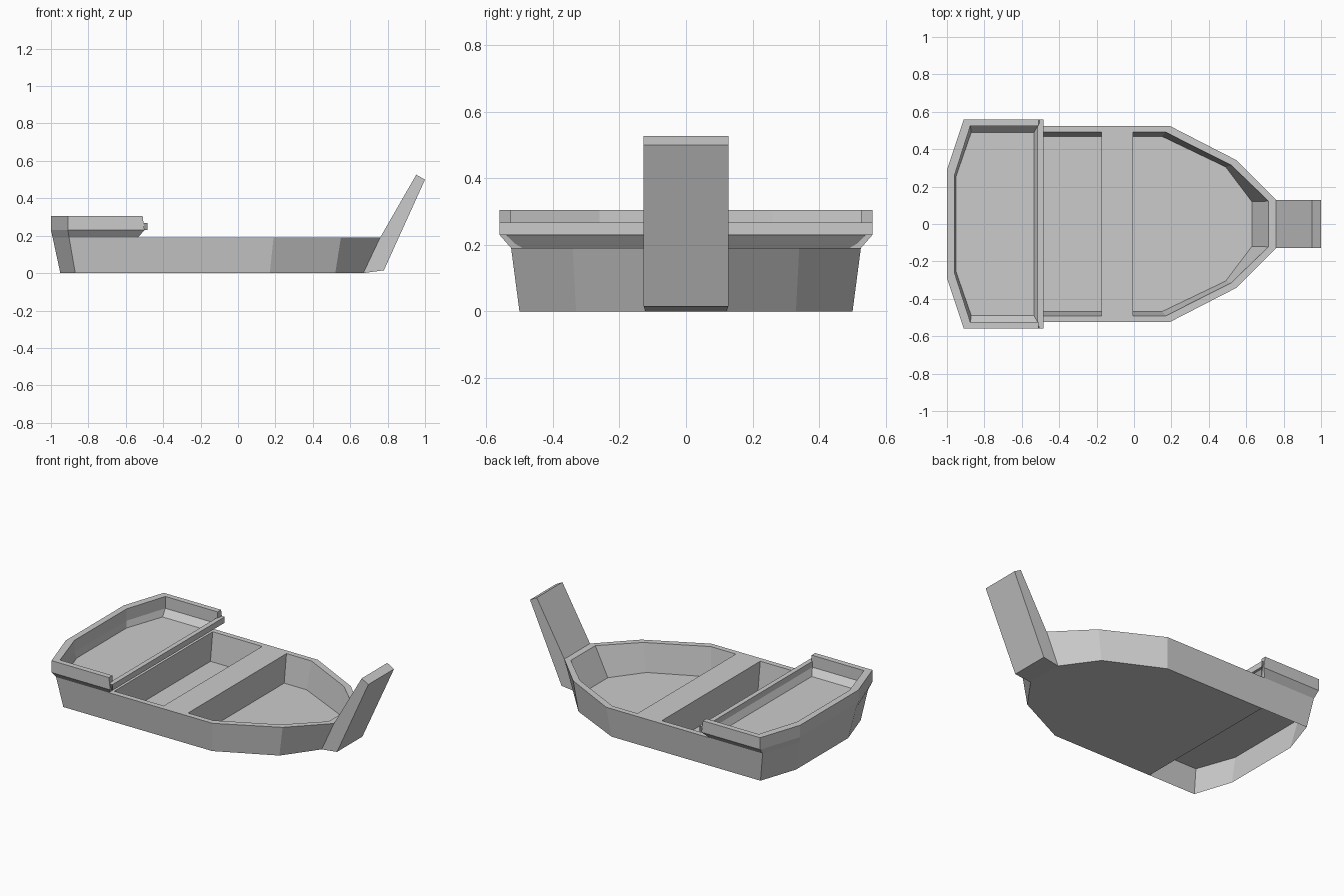
import bpy, bmesh

if "Cube" in bpy.data.objects:
    bpy.data.objects.remove(bpy.data.objects["Cube"])


def mesh_object(name, verts, faces):
    me = bpy.data.meshes.new(name)
    bm = bmesh.new()
    vs = [bm.verts.new(v) for v in verts]
    for f in faces:
        bm.faces.new([vs[i] for i in f])
    bmesh.ops.recalc_face_normals(bm, faces=bm.faces)
    bm.to_mesh(me)
    bm.free()
    ob = bpy.data.objects.new(name, me)
    bpy.context.collection.objects.link(ob)
    return ob


def mirrored(half):
    """Half outline on +y, continued on -y."""
    return list(half) + [(x, -y) for x, y in reversed(half)]


def loft_solid(name, low, z0, high, z1):
    """Closed solid between two mirrored outlines."""
    a, b = mirrored(low), mirrored(high)
    n = len(a)
    verts = [(x, y, z0) for x, y in a] + [(x, y, z1) for x, y in b]
    faces = [(i, (i + 1) % n, n + (i + 1) % n, n + i) for i in range(n)]
    faces += [tuple(range(n)), tuple(range(n, 2 * n))]
    return mesh_object(name, verts, faces)


def extrude_y(name, section):
    """Solid from (x, z, half width) section points."""
    n = len(section)
    verts = [(x, -w, z) for x, z, w in section] + [(x, w, z) for x, z, w in section]
    faces = [(i, (i + 1) % n, n + (i + 1) % n, n + i) for i in range(n)]
    faces += [tuple(range(n)), tuple(range(n, 2 * n))]
    return mesh_object(name, verts, faces)


# hull with seat left standing between two cut compartments
hull = loft_solid("hull",
                  [(-0.535, 0.50), (0.17, 0.50), (0.52, 0.33), (0.67, 0.122)], 0,
                  [(-0.535, 0.525), (0.19, 0.525), (0.55, 0.34), (0.76, 0.128)], 0.19)

mid = loft_solid("mid_compartment_cutter",
                 [(-0.52, 0.468), (-0.175, 0.468)], 0.012,
                 [(-0.52, 0.491), (-0.175, 0.491)], 0.192)
bow = loft_solid("bow_compartment_cutter",
                 [(-0.005, 0.468), (0.15, 0.468), (0.49, 0.305), (0.63, 0.12)], 0.012,
                 [(-0.005, 0.491), (0.17, 0.491), (0.52, 0.315), (0.72, 0.122)], 0.192)
for cutter in (mid, bow):
    m = hull.modifiers.new("cut", 'BOOLEAN')
    m.operation = 'DIFFERENCE'
    m.solver = 'EXACT'
    m.object = cutter
    cutter.hide_render = True
    cutter.hide_viewport = True

# stern skin, open underneath
low = mirrored([(-0.535, 0.50), (-0.87, 0.50), (-0.95, 0.26)])
high = mirrored([(-0.535, 0.525), (-0.903, 0.525), (-0.991, 0.28)])
mesh_object("stern_skin",
            [(x, y, 0) for x, y in low] + [(x, y, 0.19) for x, y in high],
            [(i, i + 1, i + 7, i + 6) for i in range(5)])

# stern deck rail: flared section swept around the stern
levels = [
    (0.19, [(-0.535, 0.525), (-0.903, 0.525), (-0.991, 0.28)]),
    (0.23, [(-0.50, 0.56), (-0.91, 0.56), (-1.0, 0.29)]),
    (0.305, [(-0.51, 0.56), (-0.91, 0.56), (-1.0, 0.29)]),
    (0.305, [(-0.51, 0.525), (-0.875, 0.525), (-0.96, 0.26)]),
    (0.23, [(-0.51, 0.525), (-0.875, 0.525), (-0.96, 0.26)]),
    (0.19, [(-0.535, 0.49), (-0.87, 0.49), (-0.953, 0.25)]),
]
verts = [(x, y, z) for z, half in levels for x, y in mirrored(half)]
n = len(levels)
faces = [(6 * k + i, 6 * k + i + 1, 6 * ((k + 1) % n) + i + 1, 6 * ((k + 1) % n) + i)
         for k in range(n) for i in range(5)]
faces += [tuple(6 * k for k in range(n)), tuple(6 * k + 5 for k in range(n))]
mesh_object("stern_rail", verts, faces)

# stern deck floor
mesh_object("stern_deck", [(x, y, 0.19) for x, y in mirrored(levels[-1][1])],
            [tuple(range(6))])

# low lip across the front of the deck
extrude_y("deck_lip", [(-0.535, 0.19, 0.50), (-0.50, 0.23, 0.54), (-0.485, 0.23, 0.56),
                       (-0.485, 0.267, 0.56), (-0.515, 0.267, 0.56),
                       (-0.515, 0.23, 0.54)])

# upright plank at the bow
extrude_y("bow_plank", [(0.67, 0, 0.122), (0.78, 0.015, 0.127), (1.0, 0.50, 0.128),
                        (0.953, 0.526, 0.128), (0.76, 0.19, 0.128)])
